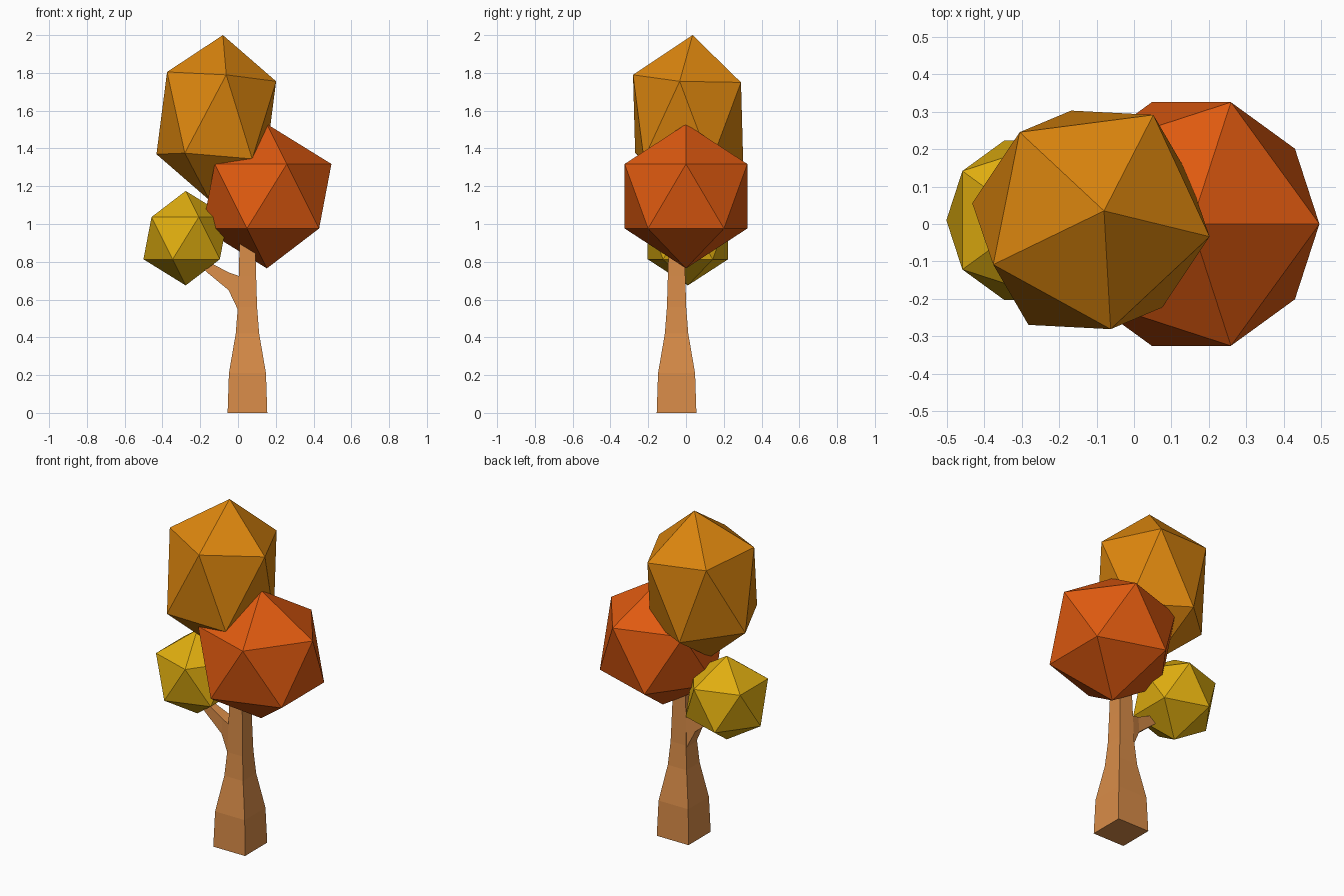
import bpy, bmesh
from mathutils import Matrix, Vector

if "Cube" in bpy.data.objects:
    bpy.data.objects.remove(bpy.data.objects["Cube"])


def material(name, rgb):
    m = bpy.data.materials.new(name)
    m.diffuse_color = (*rgb, 1)
    m.use_nodes = True
    m.node_tree.nodes["Principled BSDF"].inputs["Base Color"].default_value = m.diffuse_color
    return m


BARK = material("bark brown", (0.686, 0.262, 0.065))
ORANGE = material("leaf orange", (0.716, 0.238, 0.0044))
RED = material("leaf red orange", (0.74, 0.102, 0.005))
YELLOW = material("leaf yellow", (0.74, 0.42, 0.005))


def finish(bm, name, mat):
    bmesh.ops.recalc_face_normals(bm, faces=bm.faces)
    mesh = bpy.data.meshes.new(name)
    bm.to_mesh(mesh)
    bm.free()
    mesh.materials.append(mat)
    bpy.context.collection.objects.link(bpy.data.objects.new(name, mesh))


def loft(name, sections, mat):
    """Join four-cornered sections into a closed, flat-sided limb."""
    bm = bmesh.new()
    rings = [[bm.verts.new(p) for p in s] for s in sections]
    for a, b in zip(rings, rings[1:]):
        for i in range(4):
            j = (i + 1) % 4
            bm.faces.new((a[i], a[j], b[j], b[i]))
    bm.faces.new(rings[0])
    bm.faces.new(rings[-1])
    finish(bm, name, mat)


def foliage(name, centre, axes, mat, ring=0.447):
    """Icosahedron stretched along three axes; ring sets the belt height."""
    bm = bmesh.new()
    bmesh.ops.create_icosphere(bm, subdivisions=1, radius=1)
    m = Matrix(axes).transposed()
    for v in bm.verts:
        if abs(v.co.z) < 0.9:
            v.co.z = ring if v.co.z > 0 else -ring
        v.co = m @ v.co + Vector(centre)
    finish(bm, name, mat)


def ball(name, centre, r, mat):
    foliage(name, centre, ((r, 0, 0), (0, r, 0), (0, 0, r)), mat)


# Square trunk, flared at the foot
loft("trunk", [[(0.05 + sx * h, -0.05 + sy * h, z)
                for sx, sy in ((-1, -1), (1, -1), (1, 1), (-1, 1))]
               for z, h in ((0, 0.105), (0.21, 0.098), (0.42, 0.062),
                            (0.56, 0.051), (0.725, 0.046), (1.02, 0.038))], BARK)

# Side branch rising to the small crown: x, low z, high z, half depth
loft("branch", [[(x0, -0.05 - d, lo), (x0, -0.05 + d, lo),
                 (x1, -0.05 + d, hi), (x1, -0.05 - d, hi)]
                for x0, x1, lo, hi, d in ((0.03, 0.03, 0.53, 0.715, 0.044),
                                          (0.0, 0.004, 0.545, 0.725, 0.046),
                                          (-0.05, -0.045, 0.65, 0.742, 0.034),
                                          (-0.165, -0.125, 0.745, 0.783, 0.025),
                                          (-0.215, -0.18, 0.80, 0.835, 0.02))], BARK)

# Crowns
ball("right_crown", (0.153, 0, 1.147), 0.382, RED)
ball("left_crown", (-0.277, 0.01, 0.925), 0.25, YELLOW)
foliage("top_crown", (-0.115, 0.011, 1.5625),
        ((0.335, -0.063, -0.023), (0.067, 0.336, -0.0235), (0.035, 0.024, 0.4375)),
        ORANGE, ring=0.488)
